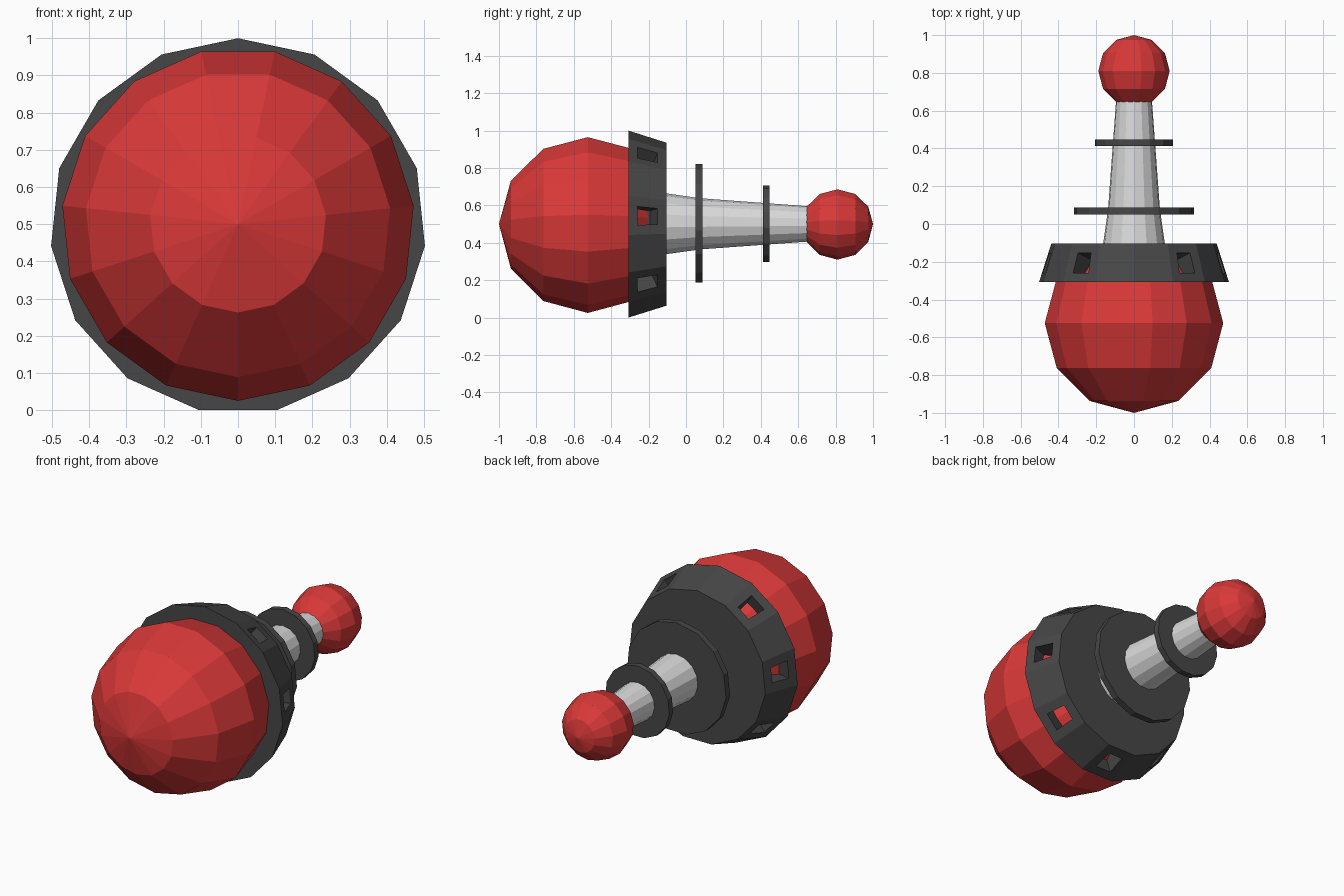
import bpy, bmesh
from math import sin, cos, pi, radians
from mathutils import Vector

cube = bpy.data.objects.get("Cube")
if cube:
    bpy.data.objects.remove(cube, do_unlink=True)

SIDES = 15
AXIS_Z = 0.5


def material(name, colour):
    mat = bpy.data.materials.new(name)
    mat.use_nodes = True
    mat.diffuse_color = (*colour, 1)
    mat.node_tree.nodes["Principled BSDF"].inputs["Base Color"].default_value = (*colour, 1)
    return mat


red = material("red", (0.70, 0.04, 0.04))
charcoal = material("charcoal", (0.062, 0.062, 0.062))
pale_grey = material("pale grey", (0.70, 0.70, 0.70))


def lathe(name, profile, mat, start=90, axis_z=AXIS_Z, pockets=None):
    """Turn (y, radius) points around the y axis; zero radius makes a pole."""
    bm = bmesh.new()
    rings = []
    for y, r in profile:
        count = SIDES if r > 0 else 1
        angles = [radians(start) + 2 * pi * i / SIDES for i in range(count)]
        rings.append([bm.verts.new((r * cos(a), y, axis_z + r * sin(a))) for a in angles])
    for a, b in zip(rings, rings[1:]):
        for i in range(SIDES):
            j = (i + 1) % SIDES
            if len(a) == 1:
                bm.faces.new((a[0], b[i], b[j]))
            elif len(b) == 1:
                bm.faces.new((a[i], a[j], b[0]))
            else:
                bm.faces.new((a[i], a[j], b[j], b[i]))
    for ring in (rings[0], rings[-1]):
        if len(ring) > 1:
            bm.faces.new(ring)
    bmesh.ops.recalc_face_normals(bm, faces=bm.faces)
    if pockets:
        pockets(bm)
    mesh = bpy.data.meshes.new(name)
    bm.to_mesh(mesh)
    bm.free()
    mesh.materials.append(mat)
    obj = bpy.data.objects.new(name, mesh)
    bpy.context.collection.objects.link(obj)
    return obj


def ball_profile(centre, radius, steps):
    return [(centre - radius * cos(pi * k / 6), radius * sin(pi * k / 6) if k % 6 else 0)
            for k in steps]


def cut_pockets(bm):
    """Sink a recess into every other side face, starting from the bottom."""
    chosen = []
    for k in range(-3, 4):
        a = radians(-90 + 48 * k)
        out = Vector((cos(a), 0, sin(a)))
        chosen.append(max(bm.faces, key=lambda f: f.normal.dot(out)))
    bmesh.ops.inset_individual(bm, faces=chosen, thickness=0.052, use_even_offset=True)
    bmesh.ops.inset_individual(bm, faces=chosen, thickness=0, depth=-0.13)


# Big front ball, its back end buried in the collar
lathe("front_ball", ball_profile(-0.525, 0.475, range(0, 6)), red, start=-90)

# Tapered collar with recesses
lathe("collar", [(-0.308, 0.5055), (-0.103, 0.44)], charcoal,
      axis_z=0.4945, pockets=cut_pockets)

# Tapered handle with two flat discs
lathe("handle", [(-0.11, 0.165), (0.08, 0.138), (0.43, 0.112), (0.66, 0.095)], pale_grey)
lathe("large_disc", [(0.05, 0.32), (0.087, 0.32)], charcoal)
lathe("small_disc", [(0.412, 0.207), (0.447, 0.207)], charcoal)

# Small ball at the back end
lathe("back_ball", ball_profile(0.81, 0.19, range(0, 7)), red, start=-90)
